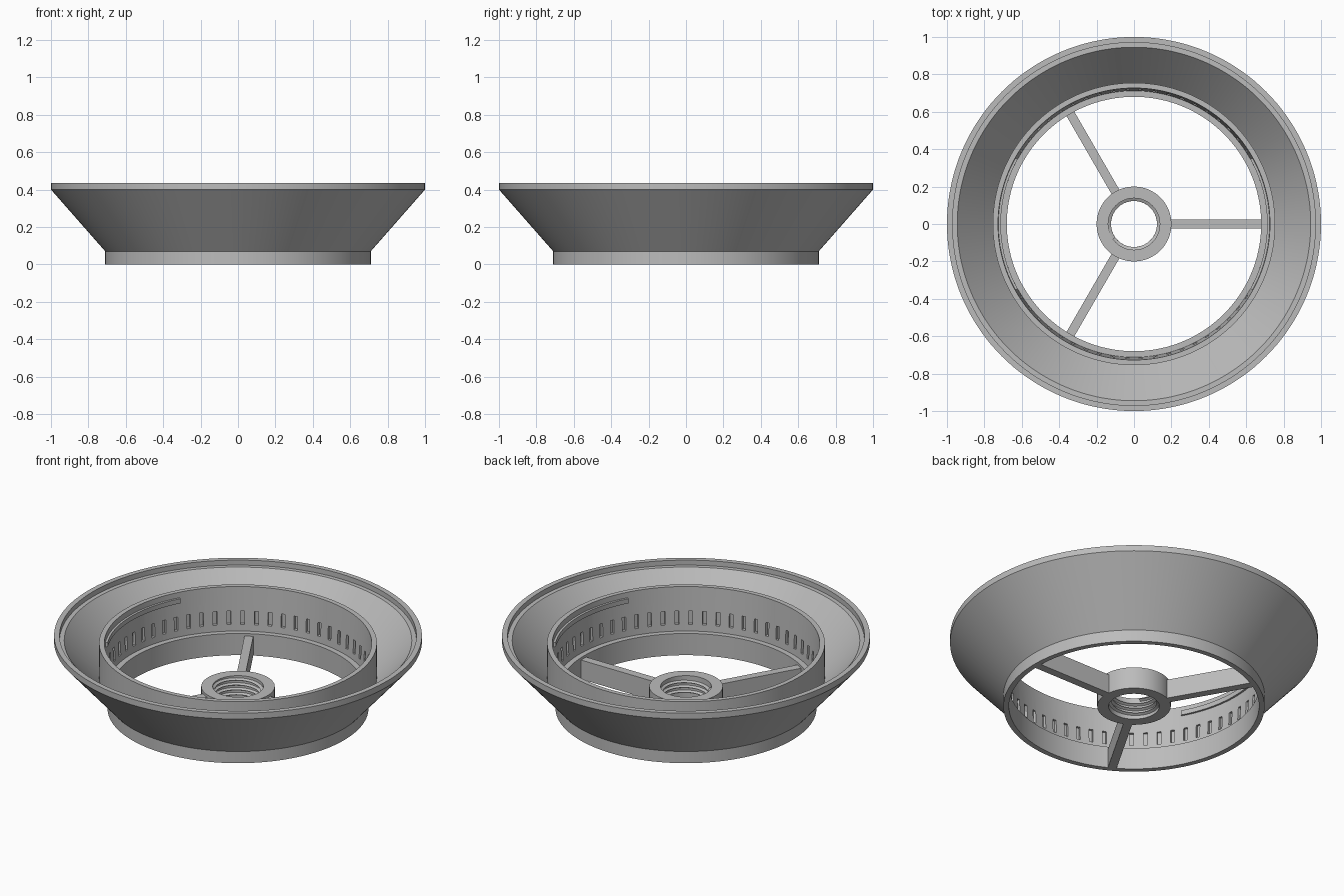
import bpy, bmesh
from math import radians, cos, sin, pi
from mathutils import Matrix, Vector

default = bpy.data.objects.get("Cube")
if default:
    bpy.data.objects.remove(default)

grey = bpy.data.materials.new("plain_grey")
grey.use_nodes = True
colour = (0.5, 0.5, 0.5, 1)
grey.diffuse_color = colour
grey.node_tree.nodes["Principled BSDF"].inputs["Base Color"].default_value = colour


def finish(name, bm, smooth=True):
    bmesh.ops.recalc_face_normals(bm, faces=bm.faces)
    mesh = bpy.data.meshes.new(name)
    bm.to_mesh(mesh)
    bm.free()
    mesh.materials.append(grey)
    obj = bpy.data.objects.new(name, mesh)
    bpy.context.collection.objects.link(obj)
    if smooth:
        shade(obj)
    return obj


def shade(obj):
    bpy.ops.object.select_all(action="DESELECT")
    obj.select_set(True)
    bpy.context.view_layer.objects.active = obj
    bpy.ops.object.shade_smooth_by_angle(angle=radians(25))


def sweep(name, profile, steps, start=0.0, angle=2 * pi, rise=0.0):
    """Turn a closed (radius, z) profile about z, optionally climbing."""
    bm = bmesh.new()
    closed = rise == 0 and angle > 6.28
    rings = []
    for i in range(steps if closed else steps + 1):
        t = i / steps
        a = start + angle * t
        rings.append([bm.verts.new((r * cos(a), r * sin(a), z + rise * t))
                      for r, z in profile])
    n = len(profile)
    for i in range(steps):
        a, b = rings[i], rings[(i + 1) % len(rings)]
        for j in range(n):
            k = (j + 1) % n
            bm.faces.new((a[j], b[j], b[k], a[k]))
    if not closed:
        bm.faces.new(rings[0])
        bm.faces.new(rings[-1])
    return finish(name, bm)


def add_box(bm, size, centre, angle):
    place = (Matrix.Rotation(angle, 4, "Z") @ Matrix.Translation(Vector(centre))
             @ Matrix.Diagonal((*size, 1)))
    bmesh.ops.create_cube(bm, size=1, matrix=place)


# Flared bowl with stepped rim, deep groove, inner collar and ledge
bowl = sweep("flared_bowl", [
    (0.71, 0), (0.71, 0.07), (1, 0.4), (1, 0.435), (0.97, 0.435),
    (0.97, 0.405), (0.945, 0.405), (0.755, 0.185), (0.755, 0.39),
    (0.727, 0.39), (0.712, 0.13), (0.68, 0.13), (0.68, 0)], 144)

# Row of shallow notches around the inside of the collar
bm = bmesh.new()
for i in range(60):
    add_box(bm, (0.06, 0.022, 0.08), (0.703, 0, 0.208), radians(3 + 6 * i))
cutter = finish("notch_cutter", bm, smooth=False)
cutter.hide_render = True
cut = bowl.modifiers.new("notches", "BOOLEAN")
cut.operation = "DIFFERENCE"
cut.solver = "EXACT"
cut.object = cutter
bpy.ops.object.select_all(action="DESELECT")
bpy.context.view_layer.objects.active = bowl
bowl.select_set(True)
bpy.ops.object.modifier_apply(modifier=cut.name)
bpy.data.objects.remove(cutter)
shade(bowl)

# Two locking ribs near the top of the collar
for side, middle in (("left", 0), ("right", pi)):
    sweep(side + "_locking_rib",
          [(0.712, 0.33), (0.74, 0.33), (0.74, 0.358), (0.712, 0.358)],
          24, middle - radians(29), radians(58))

# Central hub with a screw thread in its bore
sweep("hub", [(0.138, 0), (0.2, 0), (0.2, 0.13), (0.138, 0.13)], 64)
pitch, turns = 0.029, 3.6
sweep("hub_thread", [(0.142, 0.002), (0.142, 0.022), (0.123, 0.012)],
      200, 0, turns * 2 * pi, pitch * turns)

# Three spokes from hub to ring
for i in range(3):
    bm = bmesh.new()
    add_box(bm, (0.515, 0.048, 0.115), (0.4325, 0, 0.0575), i * 2 * pi / 3)
    finish(f"spoke_{i + 1}", bm, smooth=False)
